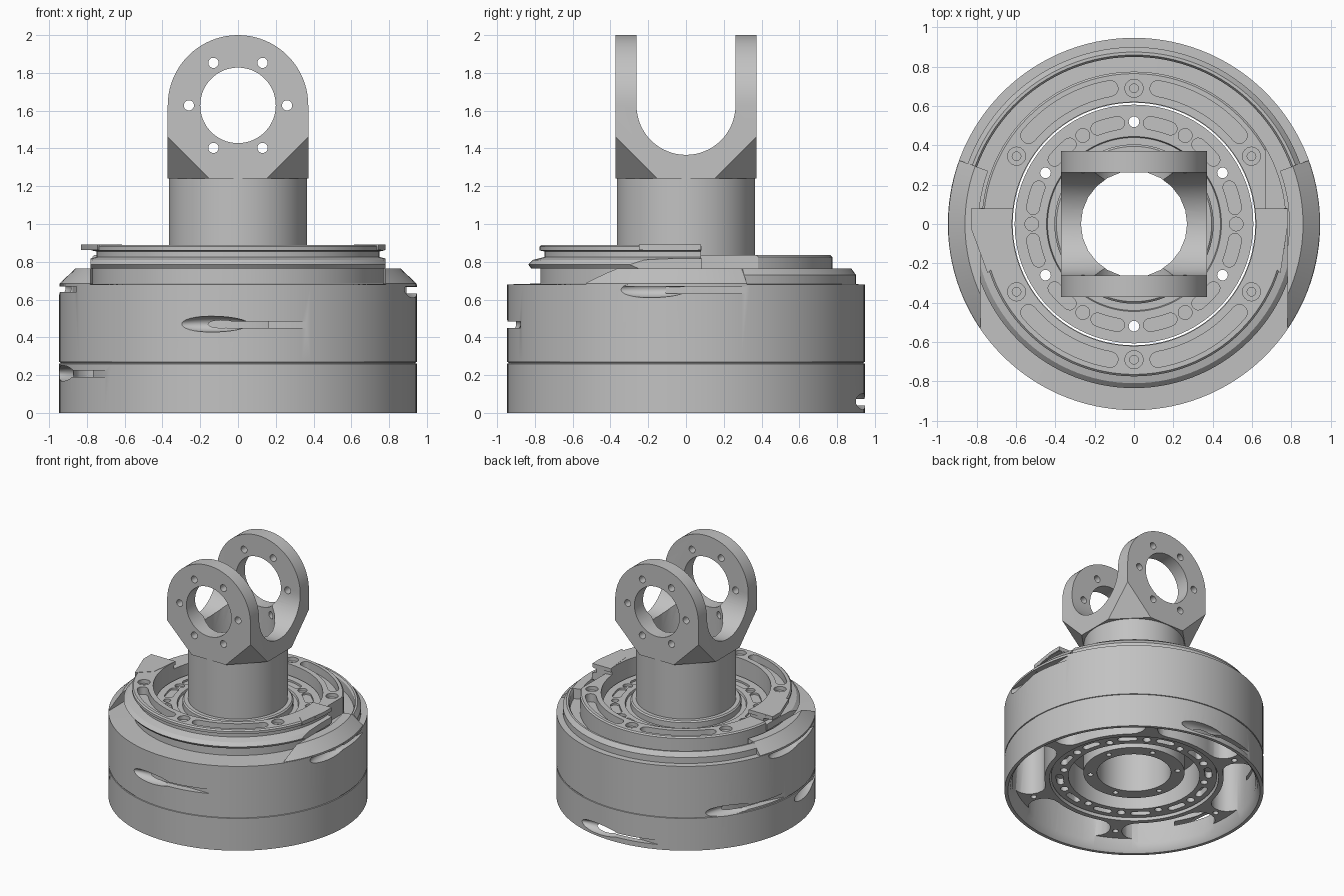
import bpy, bmesh
from math import sin, cos, pi, radians
from mathutils import Matrix, Vector

if "Cube" in bpy.data.objects:
    bpy.data.objects.remove(bpy.data.objects["Cube"], do_unlink=True)

metal = bpy.data.materials.new("grey_metal")
metal.use_nodes = True
GREY = (0.54, 0.54, 0.54, 1)
metal.diffuse_color = GREY
metal.node_tree.nodes["Principled BSDF"].inputs["Base Color"].default_value = GREY
parts = []


def finish(name, bm, keep=True):
    bmesh.ops.recalc_face_normals(bm, faces=bm.faces)
    mesh = bpy.data.meshes.new(name)
    bm.to_mesh(mesh)
    bm.free()
    obj = bpy.data.objects.new(name, mesh)
    bpy.context.collection.objects.link(obj)
    mesh.materials.append(metal)
    if keep:
        parts.append(obj)
    return obj


def lathe(name, profile, a0=0, a1=360):
    """Spin a closed (radius, z) outline; partial spins get end caps."""
    full = a1 - a0 == 360
    steps = max(4, round((a1 - a0) / 3))
    bm = bmesh.new()
    rings = []
    for i in range(steps if full else steps + 1):
        a = radians(a0 + (a1 - a0) * i / steps)
        rings.append([bm.verts.new((r * cos(a), r * sin(a), z)) for r, z in profile])
    n = len(profile)
    for i in range(steps):
        p, q = rings[i], rings[(i + 1) % len(rings)]
        for j in range(n):
            k = (j + 1) % n
            bm.faces.new((p[j], q[j], q[k], p[k]))
    if not full:
        bm.faces.new(rings[0])
        bm.faces.new(rings[-1])
    return finish(name, bm)


def prism(name, outline, depth, keep=False):
    """Extrude 3D outline points along a vector."""
    bm = bmesh.new()
    face = bm.faces.new([bm.verts.new(p) for p in outline])
    geo = bmesh.ops.extrude_face_region(bm, geom=[face])["geom"]
    bmesh.ops.translate(bm, vec=Vector(depth), verts=[v for v in geo if isinstance(v, bmesh.types.BMVert)])
    return finish(name, bm, keep)


def block(matrix):
    bm = bmesh.new()
    bmesh.ops.create_cube(bm, size=1, matrix=matrix)
    return finish("cutter", bm, False)


def arc(cx, cy, r, a0, a1, n):
    return [(cx + r * cos(radians(a0 + (a1 - a0) * i / n)),
             cy + r * sin(radians(a0 + (a1 - a0) * i / n))) for i in range(n + 1)]


def rod(x, y, r, z0, z1):
    return prism("cutter", [(u, v, z0) for u, v in arc(x, y, r, 0, 345, 23)], (0, 0, z1 - z0))


def curved_slot(r, w, mid, half, z0, z1):
    """Rounded slot bent around the z axis."""
    lo, hi = mid - half, mid + half
    end = lambda a: (r * cos(radians(a)), r * sin(radians(a)))
    pts = arc(0, 0, r + w, lo, hi, 14) + arc(*end(hi), w, hi, hi + 180, 8)[1:]
    pts += arc(0, 0, r - w, hi, lo, 14)[1:] + arc(*end(lo), w, lo + 180, lo + 360, 8)[1:-1]
    return prism("cutter", [(x, y, z0) for x, y in pts], (0, 0, z1 - z0))


def cut(target, *cutters):
    for c in cutters:
        mod = target.modifiers.new("cut", "BOOLEAN")
        mod.operation, mod.solver, mod.object = "DIFFERENCE", "EXACT", c
        bpy.context.view_layer.objects.active = target
        bpy.ops.object.modifier_apply(modifier=mod.name)
        bpy.data.objects.remove(c, do_unlink=True)


def around(fn, r, start, *args):
    for k in range(6):
        a = radians(start + 60 * k)
        yield fn(r * cos(a), r * sin(a), *args)


# Drum body with seam groove, open underside and six deep pockets
body = lathe("drum_body", [(.617, .1), (.617, .69), (.947, .68), (.947, .27), (.941, .268),
                           (.941, .262), (.947, .26), (.947, 0), (.922, 0), (.905, .02), (.88, .1)])
for k in range(6):
    cut(body, curved_slot(.772, .118, 30 + 60 * k, 18, -.1, .5))
cut(body, *around(rod, .78, 0, .022, -.1, .2))


# Spanner grooves in the drum wall: a teardrop running into a narrow tail
def spanner_groove(angle, z):
    place = Matrix.Rotation(radians(angle), 4, "Z") @ Matrix.Translation((.935, 0, z))
    bm = bmesh.new()
    bmesh.ops.create_uvsphere(bm, u_segments=24, v_segments=16, radius=1,
                              matrix=place @ Matrix.Translation((0, -.14, 0)) @ Matrix.Diagonal((.06, .2, .042, 1)))
    drop = finish("cutter", bm, False)
    tail = block(place @ Matrix.Translation((.015, .18, -.003)) @ Matrix.Diagonal((.15, .48, .034, 1)))
    cut(body, drop, tail)


for angle, z in ((-90, .47), (-3, .652), (90, .06), (152, .3), (200, .21), (183, .66)):
    spanner_groove(angle, z)

# Raised shoulder around the back, and side shoulders that ramp down to the front
lathe("back_shoulder", [(.85, .67), (.85, .75), (.86, .765), (.875, .765), (.9, .73), (.9, .67)], 20, 160)
for side, a0, a1 in (("left", -34, 20), ("right", 160, 214)):
    shoulder = lathe(side + "_shoulder", [(.79, .67), (.79, .765), (.86, .765), (.945, .685), (.945, .67)], a0, a1)
    ramp = [(-1, -.7, .655), (-1, -.34, .775), (-1, -.34, .9), (-1, -.7, .9)]
    flat = block(Matrix.Translation((0, -.55, .75)) @ Matrix.Diagonal((1.56, .9, .4, 1)))
    cut(shoulder, prism("cutter", ramp, (2, 0, 0)), flat)

# Stepped deck rings, the front half standing higher, with flats on both sides
front = lathe("front_deck", [(.62, .67), (.62, .89), (.765, .89), (.775, .88), (.775, .86), (.75, .855),
                             (.75, .825), (.79, .815), (.81, .81), (.835, .785), (.82, .765),
                             (.77, .765), (.77, .67)], 174, 366)
for sx in (-1, 1):
    cut(front, block(Matrix.Translation((sx * .88, 0, .8)) @ Matrix.Diagonal((.2, 2, .4, 1))))
back = lathe("back_deck", [(.62, .67), (.62, .835), (.765, .835), (.775, .825), (.775, .67)], 6, 174)
cut(back, block(Matrix.Translation((.77, .2, .85)) @ Matrix.Diagonal((.2, .36, .3, 1))))
for mid, deck, floor in ((60, back, .77), (120, back, .77), (240, front, .83), (300, front, .83)):
    cut(deck, curved_slot(.7, .04, mid, 20, floor, 1))
for k in range(6):
    a = radians(30 + 60 * k)
    deck, top = (back, .835) if k < 3 else (front, .89)
    x, y = .69 * cos(a), .69 * sin(a)
    cut(deck, rod(x, y, .046, top - .03, 1), rod(x, y, .022, top - .1, 1))

# Bayonet lugs at the ends of the front deck
for side, s, r in (("right", -1, .83), ("left", 1, .78)):
    lug = [(r, .08), (.615, .08), (.64, -.15), (.745, -.25), (r, -.02)]
    prism(side + "_lug", [(s * x, y, .862) for x, y in lug], (0, 0, .03), True)

# Hub plate, base collar and hollow post in one turned piece
hub = lathe("hub_and_post", [(.607, .12), (.607, .75), (.445, .75), (.44, .735), (.405, .735), (.405, .78),
                             (.395, .79), (.365, .79), (.365, 1.245), (.27, 1.245), (.27, .15),
                             (.37, .15), (.37, .35), (.48, .35), (.48, .12)])
cut(hub, *around(rod, .52, 30, .027, 0, 1))
cut(hub, *around(rod, .52, 0, .035, .73, 1))
cut(hub, *around(rod, .54, 0, .03, 0, .18))
cut(hub, *around(rod, .32, 15, .02, 0, .25))
for k in range(12):
    cut(hub, curved_slot(.52, .033, 15 + 30 * k, 6, .735, 1))
    cut(hub, curved_slot(.545, .025, 15 + 30 * k, 5, 0, .17))

# Fork: rounded block with bevelled lower corners
W, PIVOT = .372, 1.628
outline = [(-W, 1.24), (W, 1.24)] + arc(0, PIVOT, W, 0, 180, 40)
fork = prism("fork", [(x, -W, z) for x, z in outline], (0, 2 * W, 0), True)
bm = bmesh.new()
bm.from_mesh(fork.data)
for sx in (-1, 1):
    for sy in (-1, 1):
        geo = bmesh.ops.bisect_plane(bm, geom=bm.verts[:] + bm.edges[:] + bm.faces[:], clear_outer=True,
                                     plane_co=(sx * W, sy * W, 1.46), plane_no=(sx, sy, -1))["geom_cut"]
        bmesh.ops.holes_fill(bm, edges=[e for e in geo if isinstance(e, bmesh.types.BMEdge)], sides=0)
bmesh.ops.recalc_face_normals(bm, faces=bm.faces)
bm.to_mesh(fork.data)
bm.free()

# Gap between the fork arms, central bore, pivot bores and bolt holes
gap = [(-.262, 2.2)] + arc(0, PIVOT, .262, 180, 360, 32) + [(.262, 2.2)]
cut(fork, prism("cutter", [(-1, y, z) for y, z in gap], (2, 0, 0)), rod(0, 0, .27, 1, PIVOT))


def cross_rod(x, z, r):
    return prism("cutter", [(u, -1, v) for u, v in arc(x, z, r, 0, 354, 59)], (0, 2, 0))


cut(fork, cross_rod(0, PIVOT, .2))
for k in range(6):
    a = k * pi / 3
    cut(fork, cross_rod(.26 * cos(a), PIVOT + .26 * sin(a), .027))

# Smooth the turned surfaces and keep crisp edges
bpy.ops.object.select_all(action="DESELECT")
for obj in parts:
    obj.select_set(True)
bpy.context.view_layer.objects.active = body
bpy.ops.object.shade_smooth_by_angle(angle=radians(30))
